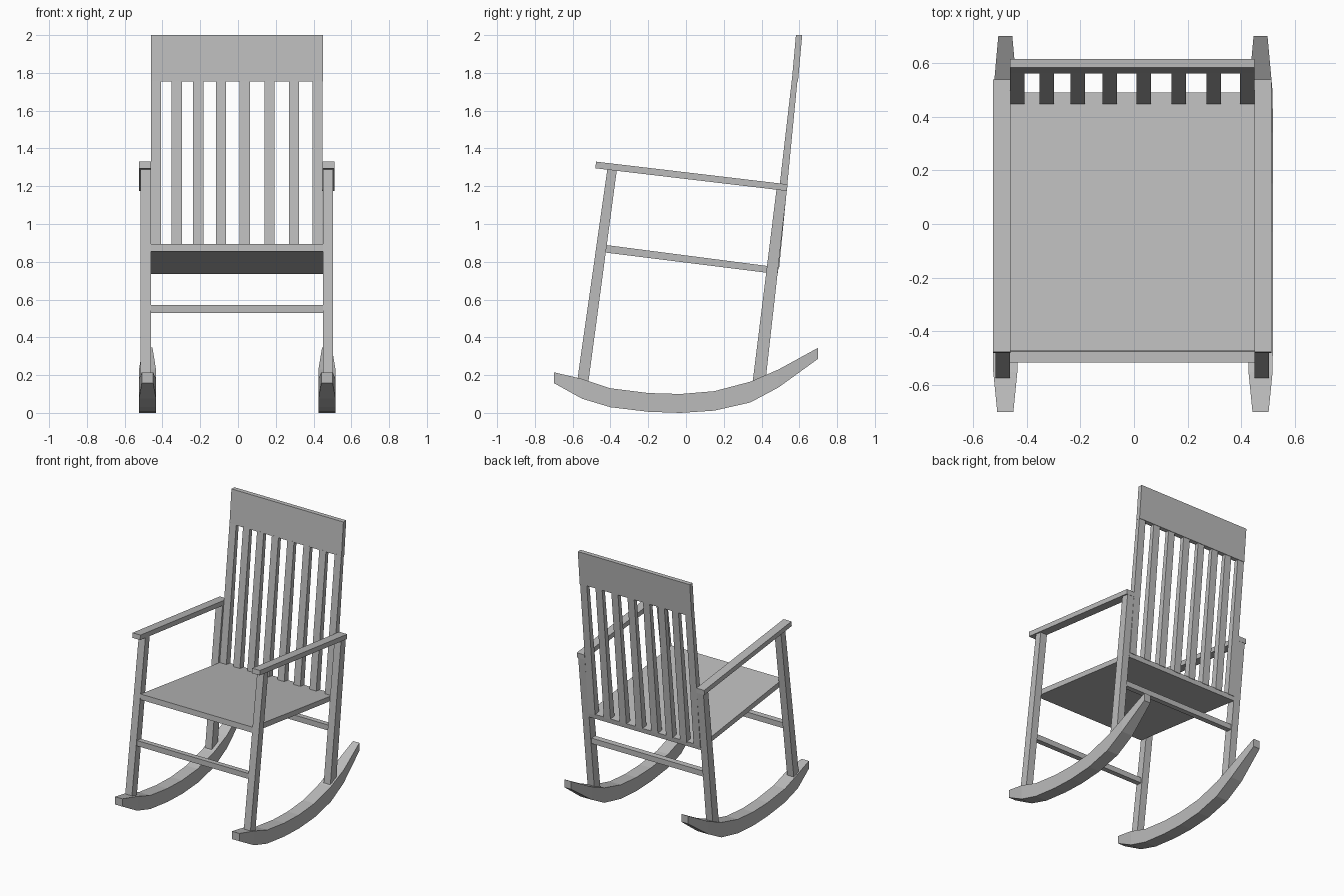
import bpy

cube = bpy.data.objects.get("Cube")
if cube:
    bpy.data.objects.remove(cube, do_unlink=True)

grey = bpy.data.materials.new("grey_wood")
grey.use_nodes = True
colour = (0.5, 0.5, 0.5, 1)
grey.diffuse_color = colour
grey.node_tree.nodes["Principled BSDF"].inputs["Base Color"].default_value = colour

MID = -0.006  # centre line of the frame


def bar(name, x, stations):
    """Loft rectangular cross-sections; a station is half width and two (y, z) corners."""
    verts, faces = [], []
    for half, a, b in stations:
        verts += [(x - half, *a), (x + half, *a), (x + half, *b), (x - half, *b)]
    for i in range(len(stations) - 1):
        for j in range(4):
            k = (j + 1) % 4
            faces.append((4 * i + j, 4 * i + k, 4 * i + 4 + k, 4 * i + 4 + j))
    n = len(verts)
    faces += [(3, 2, 1, 0), (n - 4, n - 3, n - 2, n - 1)]
    mesh = bpy.data.meshes.new(name)
    mesh.from_pydata(verts, [], faces)
    mesh.materials.append(grey)
    obj = bpy.data.objects.new(name, mesh)
    bpy.context.collection.objects.link(obj)
    # Consistent outward normals
    import bmesh
    bm = bmesh.new()
    bm.from_mesh(mesh)
    bmesh.ops.recalc_face_normals(bm, faces=bm.faces)
    bm.to_mesh(mesh)
    bm.free()
    return obj


def plank(name, x, half, a, b, c, d):
    """Straight bar whose side outline is a, b, c, d."""
    return bar(name, x, [(half, a, b), (half, d, c)])


# Rocker stations: half width, y, bottom and top height
rocker = [(0.03, -0.70, 0.158, 0.215), (0.045, -0.55, 0.075, 0.18),
          (0.046, -0.40, 0.03, 0.13), (0.046, -0.2, 0.006, 0.105),
          (0.046, -0.03, 0, 0.1), (0.046, 0.15, 0.012, 0.115),
          (0.046, 0.34, 0.055, 0.165), (0.045, 0.49, 0.135, 0.23),
          (0.026, 0.70, 0.287, 0.345)]

for side, s in (("right", -1), ("left", 1)):
    bar(side + "_rocker", s * 0.475 - 0.004,
        [(h, (y, lo), (y, hi)) for h, y, lo, hi in rocker])
    x = MID + s * 0.482
    plank(side + "_front_leg", x, 0.027,
          (-0.58, 0.14), (-0.52, 0.14), (-0.365, 1.295), (-0.415, 1.3))
    plank(side + "_back_leg", x, 0.027,
          (0.35, 0.14), (0.42, 0.16), (0.535, 1.19), (0.48, 1.19))
    plank(side + "_armrest", MID + s * 0.486, 0.032,
          (-0.48, 1.295), (0.535, 1.175), (0.537, 1.21), (-0.476, 1.33))

# Seat board, sloping down to the back
plank("seat", MID, 0.455,
      (-0.475, 0.855), (0.485, 0.735), (0.49, 0.77), (-0.472, 0.895))

# Stretchers between the legs
for name, y in (("front_stretcher", -0.495), ("back_stretcher", 0.435)):
    plank(name, MID, 0.456, (y - 0.02, 0.53), (y + 0.02, 0.528),
          (y + 0.02, 0.568), (y - 0.02, 0.57))

# Backrest: upright slats and headboard
slats = (-0.434, -0.324, -0.21, -0.09, 0.036, 0.167, 0.296, 0.421)
for i, x in enumerate(slats):
    plank("back_slat_%d" % (i + 1), x, 0.027,
          (0.445, 0.765), (0.493, 0.765), (0.59, 1.76), (0.56, 1.76))
plank("headboard", MID, 0.455,
      (0.56, 1.755), (0.593, 1.755), (0.615, 2.0), (0.582, 2.0))
